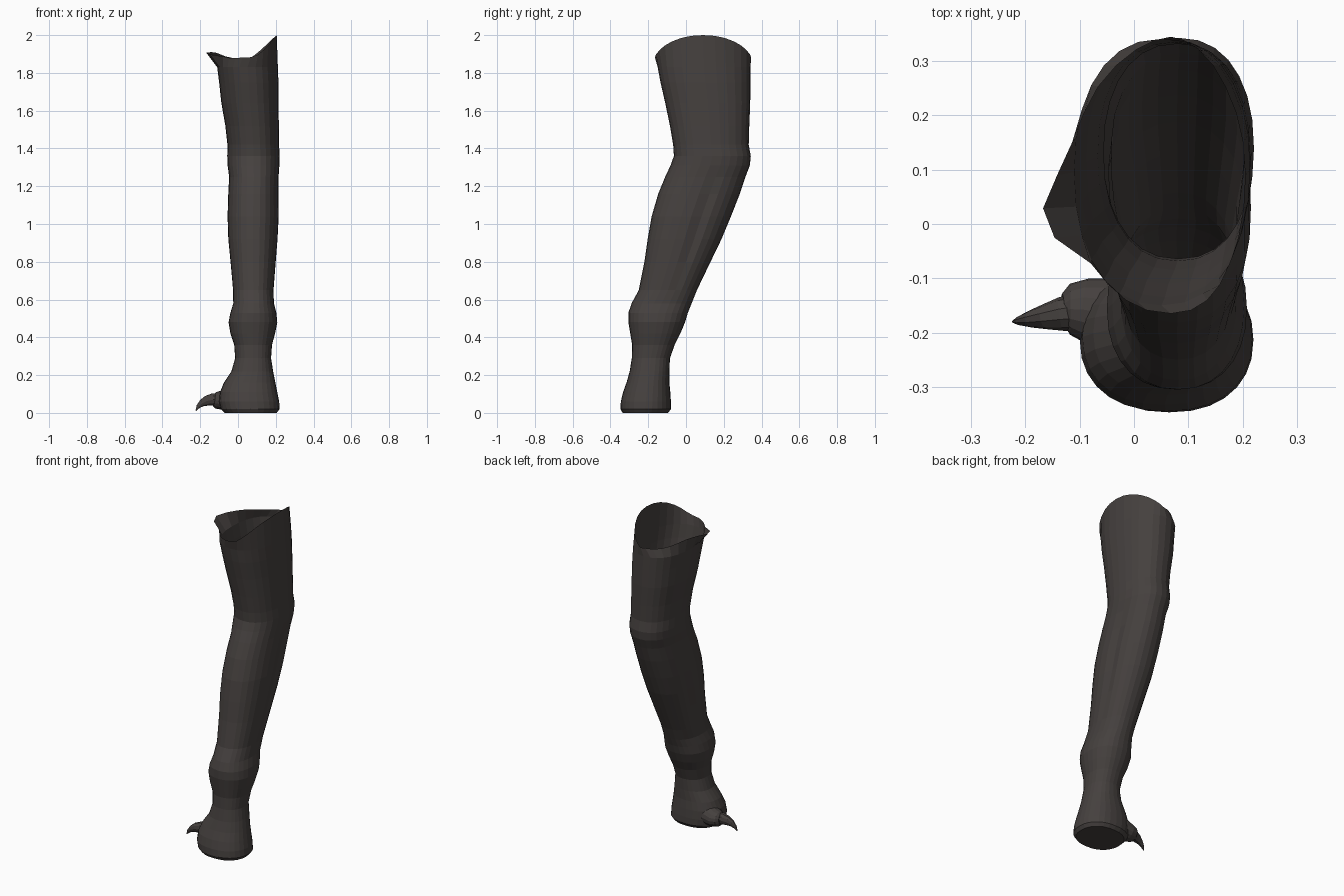
import bpy, bmesh, math
from mathutils import Vector

SIDES = 28
TAU = 2 * math.pi

hide = bpy.data.materials.new("dark brown hide")
hide.diffuse_color = (0.060, 0.052, 0.049, 1)


def spow(v, p):
    return math.copysign(abs(v) ** p, v)


def loft(name, rings, cap_start=True, cap_end=False):
    """Skin a list of equal-length closed rings."""
    bm = bmesh.new()
    rows = [[bm.verts.new(p) for p in ring] for ring in rings]
    n = len(rows[0])
    for lo, hi in zip(rows, rows[1:]):
        for j in range(n):
            k = (j + 1) % n
            bm.faces.new((lo[j], lo[k], hi[k], hi[j]))
    if cap_start:
        bm.faces.new(rows[0][::-1])
    if cap_end:
        bm.faces.new(rows[-1])
    mesh = bpy.data.meshes.new(name)
    bm.to_mesh(mesh)
    bm.free()
    mesh.materials.append(hide)
    obj = bpy.data.objects.new(name, mesh)
    bpy.context.collection.objects.link(obj)
    return obj


# Leg stations: z, left x, right x, front y, back y
stations = [
    (0.00, -0.07, 0.205, -0.335, -0.095),
    (0.02, -0.09, 0.22, -0.347, -0.08),
    (0.06, -0.10, 0.218, -0.345, -0.08),
    (0.11, -0.095, 0.208, -0.333, -0.083),
    (0.16, -0.075, 0.198, -0.315, -0.088),
    (0.22, -0.035, 0.186, -0.298, -0.088),
    (0.29, -0.015, 0.175, -0.287, -0.085),
    (0.36, -0.02, 0.18, -0.285, -0.06),
    (0.42, -0.04, 0.196, -0.295, -0.03),
    (0.48, -0.05, 0.208, -0.305, -0.005),
    (0.53, -0.04, 0.203, -0.305, 0.01),
    (0.58, -0.025, 0.19, -0.288, 0.03),
    (0.65, -0.026, 0.188, -0.25, 0.058),
    (0.80, -0.04, 0.20, -0.22, 0.13),
    (0.92, -0.052, 0.21, -0.203, 0.188),
    (1.04, -0.056, 0.216, -0.182, 0.238),
    (1.16, -0.052, 0.215, -0.147, 0.285),
    (1.25, -0.047, 0.215, -0.11, 0.315),
    (1.31, -0.055, 0.219, -0.082, 0.338),
    (1.36, -0.057, 0.221, -0.064, 0.343),
    (1.42, -0.056, 0.217, -0.068, 0.332),
    (1.52, -0.067, 0.216, -0.085, 0.335),
    (1.64, -0.088, 0.215, -0.11, 0.34),
    (1.75, -0.10, 0.214, -0.135, 0.341),
    (1.83, -0.11, 0.211, -0.15, 0.341),
]
rings = []
for z, x0, x1, y0, y1 in stations:
    cx, cy, rx, ry = (x0 + x1) / 2, (y0 + y1) / 2, (x1 - x0) / 2, (y1 - y0) / 2
    # Tendon groove on both sides of the shin
    depth = 0.10 * max(0, 1 - ((z - 0.97) / 0.33) ** 2)
    ring = []
    for j in range(SIDES):
        c, s = math.cos(TAU * j / SIDES), math.sin(TAU * j / SIDES)
        groove = 1 - depth * math.exp(-((s - 0.22) / 0.13) ** 2)
        ring.append((cx + rx * spow(c, 0.88) * groove, cy + ry * spow(s, 0.9), z))
    rings.append(ring)

# Uneven open rim: high outer edge, flared inner flap, pinched back
rim = []
for j in range(SIDES):
    c, s = math.cos(TAU * j / SIDES), math.sin(TAU * j / SIDES)
    x = 0.06 + (0.145 if c > 0 else 0.17) * spow(c, 1.2 if s > 0 else 0.9)
    x += 0.02 * max(0, abs(s) - 0.6)
    z = 1.88 + 0.12 * c ** 1.3 if c > 0 else 1.873 + 0.037 * c ** 4 + 0.01 * s ** 8
    if c < 0:
        width = 0.4 if s > -0.35 else 0.16
        x -= 0.068 * math.exp(-((s + 0.35) / width) ** 2)
    rim.append((x, 0.09 + 0.255 * spow(s, 0.95), z))
rings.append(rim)
loft("leg", rings)


# Tapered tube along a path in the xz plane: x, y, z, half width, half height
def tube(name, path, sides):
    pts = [Vector(p[:3]) for p in path]
    out = []
    for i, p in enumerate(path):
        t = (pts[min(i + 1, len(pts) - 1)] - pts[max(i - 1, 0)]).normalized()
        side = Vector((0, 0, 1)).cross(t).normalized()
        up = t.cross(side)
        out.append([pts[i] + side * p[3] * math.cos(TAU * j / sides)
                    + up * p[4] * math.sin(TAU * j / sides) for j in range(sides)])
    return loft(name, out, True, True)


# Inner toe bulging out of the foot
tube("toe", [(0.03, -0.18, 0.09, 0.075, 0.075),
             (-0.05, -0.165, 0.075, 0.066, 0.062),
             (-0.09, -0.158, 0.066, 0.058, 0.05),
             (-0.118, -0.157, 0.066, 0.047, 0.043),
             (-0.13, -0.158, 0.067, 0.03, 0.032)], 16)

# Hooked claw
tube("claw", [(-0.10, -0.162, 0.07, 0.036, 0.034),
              (-0.135, -0.166, 0.07, 0.031, 0.034),
              (-0.165, -0.171, 0.064, 0.023, 0.028),
              (-0.19, -0.175, 0.052, 0.016, 0.02),
              (-0.21, -0.178, 0.034, 0.009, 0.011),
              (-0.223, -0.18, 0.012, 0.002, 0.002)], 10)
